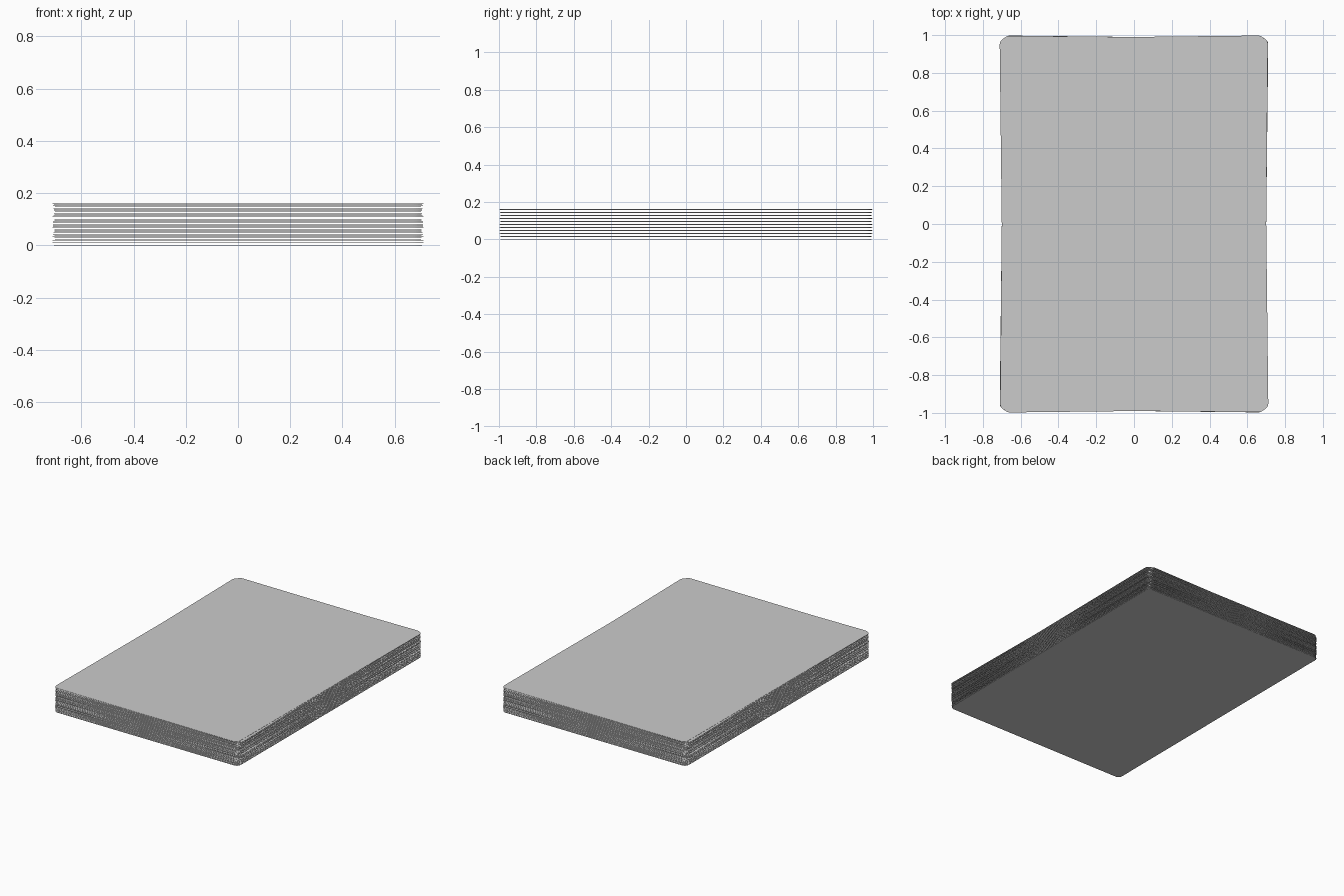
import bpy, bmesh, math, random

if "Cube" in bpy.data.objects:
    bpy.data.objects.remove(bpy.data.objects["Cube"])

random.seed(7)
COUNT = 52            # sheets in the stack
W, L = 1.40, 1.98     # sheet width and length
THICK = 0.0012
TOP = 0.165
R = 0.03              # corner radius
PITCH = (TOP - THICK) / (COUNT - 1)


def rounded_outline(w, l, r, steps=5):
    pts = []
    for i, (sx, sy) in enumerate([(1, 1), (-1, 1), (-1, -1), (1, -1)]):
        cx, cy = sx * (w / 2 - r), sy * (l / 2 - r)
        for k in range(steps + 1):
            a = math.radians(90 * (i + k / steps))
            pts.append((cx + r * math.cos(a), cy + r * math.sin(a)))
    return pts


# One thin rounded sheet, shared by the whole stack
bm = bmesh.new()
face = bm.faces.new([bm.verts.new((x, y, 0)) for x, y in rounded_outline(W, L, R)])
ext = bmesh.ops.extrude_face_region(bm, geom=[face])
bmesh.ops.translate(bm, vec=(0, 0, THICK),
                    verts=[v for v in ext["geom"] if isinstance(v, bmesh.types.BMVert)])
bmesh.ops.recalc_face_normals(bm, faces=bm.faces)
mesh = bpy.data.meshes.new("sheet")
bm.to_mesh(mesh)
bm.free()

# Stack with a slight random twist per sheet
for i in range(COUNT):
    ob = bpy.data.objects.new(f"sheet_{i + 1:02d}", mesh)
    ob.location.z = i * PITCH
    ob.rotation_euler.z = random.uniform(-0.012, 0.012)
    bpy.context.collection.objects.link(ob)
